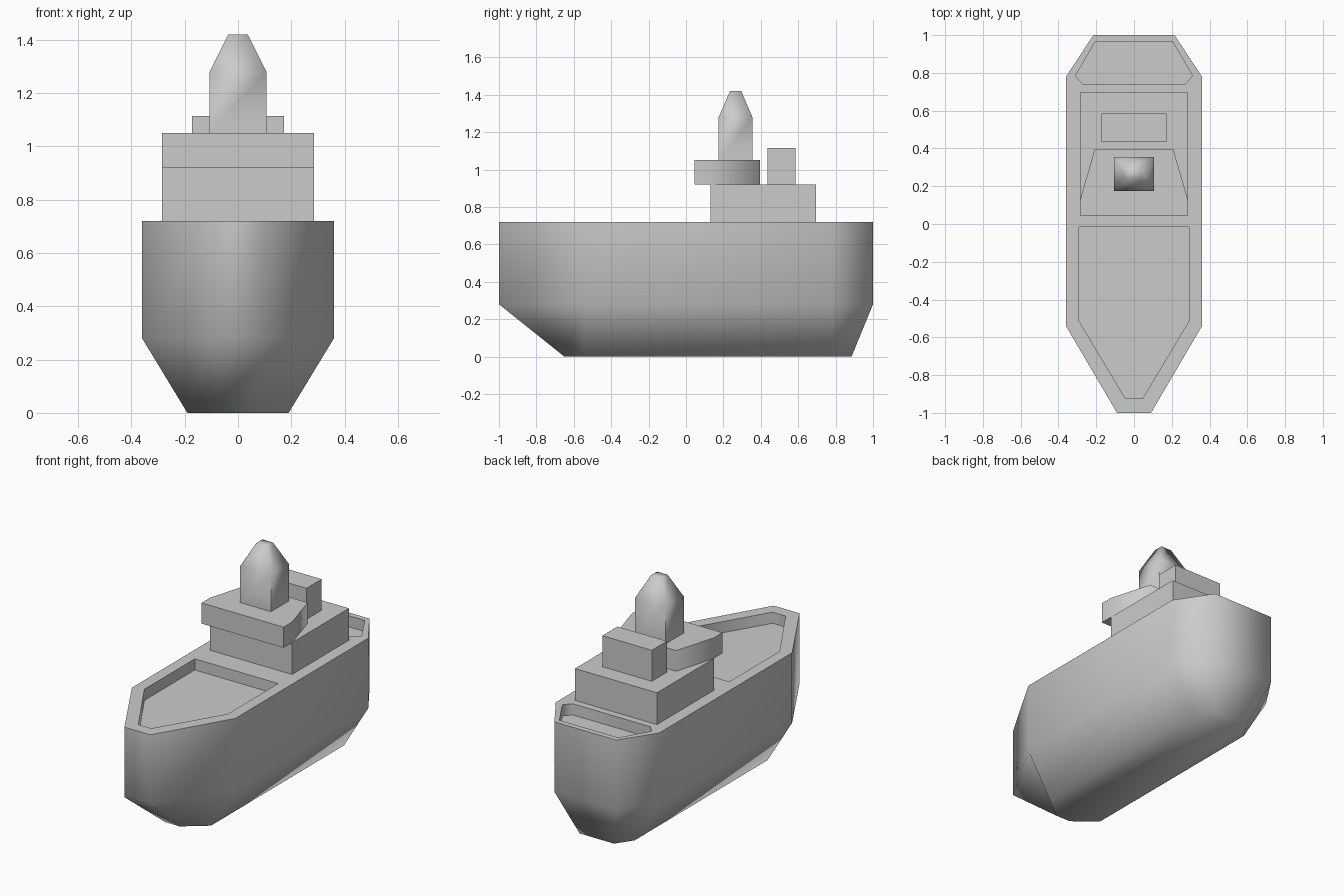
import bpy, bmesh, math

if "Cube" in bpy.data.objects:
    bpy.data.objects.remove(bpy.data.objects["Cube"])


def loft(name, rings):
    """Solid from stacked rings; each ring is (z, right-side points bow to stern), mirrored in x."""
    bm = bmesh.new()
    loops = []
    for z, half in rings:
        outline = list(half) + [(-x, y) for x, y in reversed(half)]
        loops.append([bm.verts.new((x, y, z)) for x, y in outline])
    n = len(loops[0])
    for a, b in zip(loops, loops[1:]):
        for i in range(n):
            j = (i + 1) % n
            bm.faces.new((a[i], a[j], b[j], b[i]))
    bm.faces.new(loops[0][::-1])
    bm.faces.new(loops[-1])
    bmesh.ops.recalc_face_normals(bm, faces=bm.faces)
    mesh = bpy.data.meshes.new(name)
    bm.to_mesh(mesh)
    bm.free()
    obj = bpy.data.objects.new(name, mesh)
    bpy.context.collection.objects.link(obj)
    return obj


def select(obj):
    bpy.ops.object.select_all(action='DESELECT')
    obj.select_set(True)
    bpy.context.view_layer.objects.active = obj


def smooth(obj):
    select(obj)
    bpy.ops.object.shade_smooth_by_angle(angle=math.radians(83))


def prism(name, half, z0, z1):
    return loft(name, [(z0, half), (z1, half)])


def rect(x, y0, y1):
    return [(x, y0), (x, y1)]


DECK, DEPTH = 0.72, 0.07

# Hull: vertical sides over a chined, narrower bottom
sides = [(0.09, -1.0), (0.36, -0.54), (0.36, 0.78), (0.215, 1.0)]
keel = [(0.05, -0.65), (0.19, -0.54), (0.19, 0.78), (0.12, 0.885)]
hull = loft("hull", [(0, keel), (0.28, sides), (DECK, sides)])

# Sunken fore and aft decks
wells = {
    "fore_well": [(0.045, -0.925), (0.29, -0.515), (0.29, -0.015)],
    "aft_well": [(0.27, 0.74), (0.31, 0.785), (0.205, 0.965)],
}
for name, half in wells.items():
    cutter = prism(name, half, DECK - DEPTH, DECK + 0.1)
    mod = hull.modifiers.new(name, 'BOOLEAN')
    mod.operation = 'DIFFERENCE'
    mod.solver = 'EXACT'
    mod.object = cutter
    select(hull)
    bpy.ops.object.modifier_apply(modifier=name)
    bpy.data.objects.remove(cutter)
smooth(hull)

# Deckhouse and the box behind the bridge
prism("deckhouse", rect(0.285, 0.13, 0.695), DECK, 0.92)
prism("rear_cabin", rect(0.172, 0.435, 0.585), 0.92, 1.115)

# Bridge, overhanging forward and tapering aft
bridge = prism("bridge", [(0.285, 0.045), (0.285, 0.13), (0.208, 0.395)], 0.92, 1.05)
smooth(bridge)

# Tower with tapered cap
base, tip = rect(0.107, 0.175, 0.355), rect(0.037, 0.235, 0.295)
tower = loft("tower", [(1.05, base), (1.28, base), (1.42, tip)])
smooth(tower)
